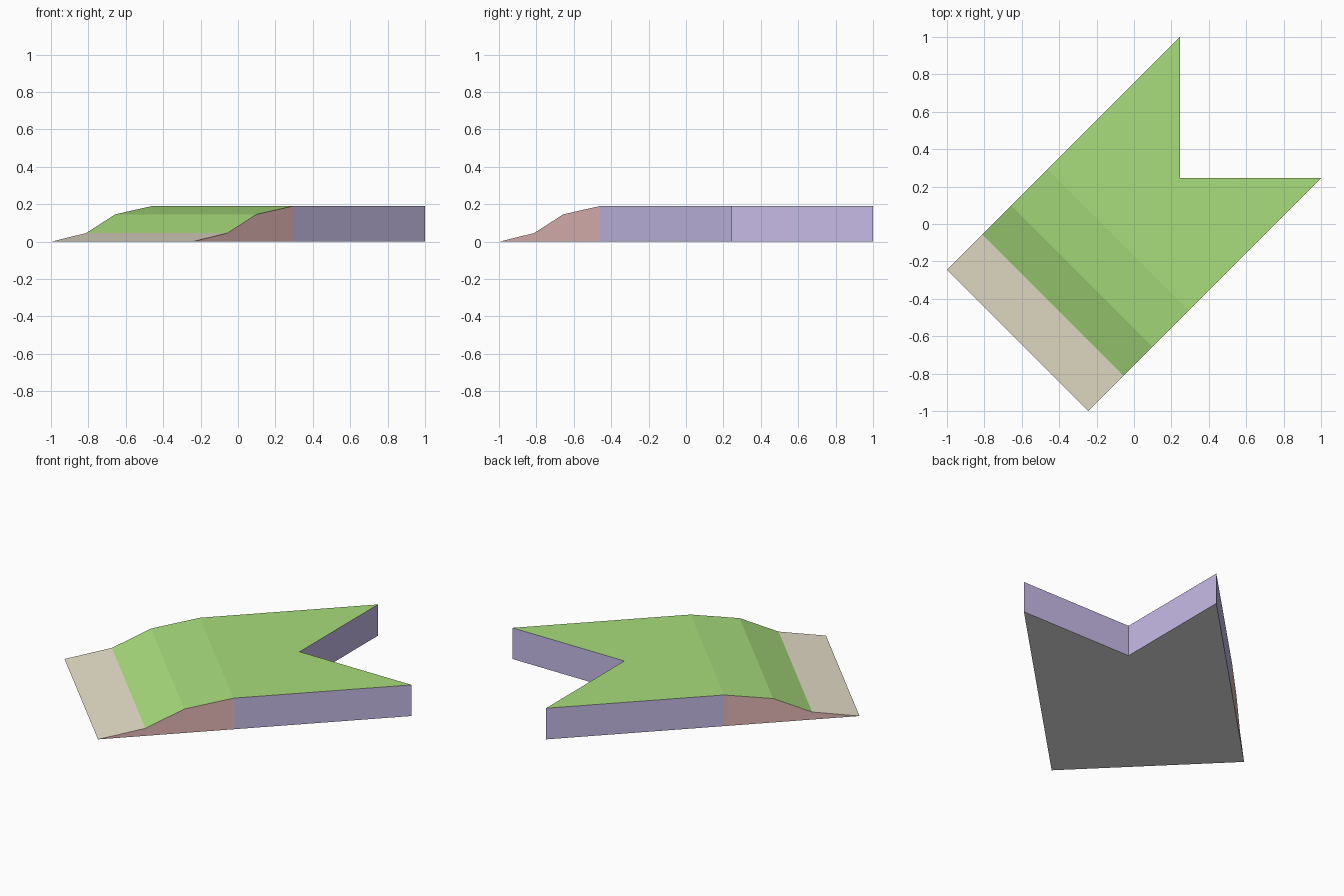
import bpy, bmesh, math
from mathutils import Matrix

cube = bpy.data.objects.get("Cube")
if cube:
    bpy.data.objects.remove(cube)


def srgb(r, g, b):
    """Convert 8-bit display colour to linear RGBA."""
    lin = [c / 255 / 12.92 if c < 11 else ((c / 255 + 0.055) / 1.055) ** 2.4 for c in (r, g, b)]
    return (*lin, 1.0)


def material(name, colour):
    m = bpy.data.materials.new(name)
    m.use_nodes = True
    m.diffuse_color = colour
    m.node_tree.nodes["Principled BSDF"].inputs["Base Color"].default_value = colour
    return m


materials = [
    material("green_top", srgb(168, 221, 124)),
    material("beige_lip", srgb(231, 223, 201)),
    material("lilac_wall", srgb(200, 189, 233)),
    material("rose_cheek", srgb(229, 186, 184)),
    material("grey_underside", srgb(231, 231, 231)),
]
GREEN, BEIGE, LILAC, ROSE, GREY = range(len(materials))

# Ramp profile: distance along the ramp, height
profile = [(-0.88, 0.0), (-0.614, 0.046), (-0.395, 0.146), (-0.12, 0.19), (0.88, 0.19)]
half_width = 0.534
notch = 0.346
columns = (-half_width, 0.0, half_width)
last = len(profile) - 1

bm = bmesh.new()
top, bottom = [], []
for i, (u, z) in enumerate(profile):
    # The tail end is cut back to a notch on the centre line
    us = [notch if i == last and v == 0 else u for v in columns]
    top.append([bm.verts.new((a, v, z)) for a, v in zip(us, columns)])
    bottom.append([bm.verts.new((a, v, 0)) for a, v in zip(us, columns)])


def face(verts, index):
    bm.faces.new(verts).material_index = index


for i in range(last):
    # Top and underside strips
    for c in (0, 1):
        face([top[i][c], top[i + 1][c], top[i + 1][c + 1], top[i][c + 1]], BEIGE if i == 0 else GREEN)
        face([bottom[i][c], bottom[i][c + 1], bottom[i + 1][c + 1], bottom[i + 1][c]], GREY)
    # Side walls
    for c in (0, 2):
        face([bottom[i][c], bottom[i + 1][c], top[i + 1][c], top[i][c]], LILAC if i == last - 1 else ROSE)

# Notch walls
for c in (0, 1):
    face([bottom[last][c], bottom[last][c + 1], top[last][c + 1], top[last][c]], LILAC)

# Close the thin front lip and turn the ramp diagonally
bmesh.ops.remove_doubles(bm, verts=bm.verts, dist=0.0001)
bmesh.ops.recalc_face_normals(bm, faces=bm.faces)
bmesh.ops.rotate(bm, verts=bm.verts, matrix=Matrix.Rotation(math.radians(45), 3, "Z"))

mesh = bpy.data.meshes.new("notched_ramp")
bm.to_mesh(mesh)
bm.free()
for m in materials:
    mesh.materials.append(m)
ramp = bpy.data.objects.new("notched_ramp", mesh)
bpy.context.collection.objects.link(ramp)
